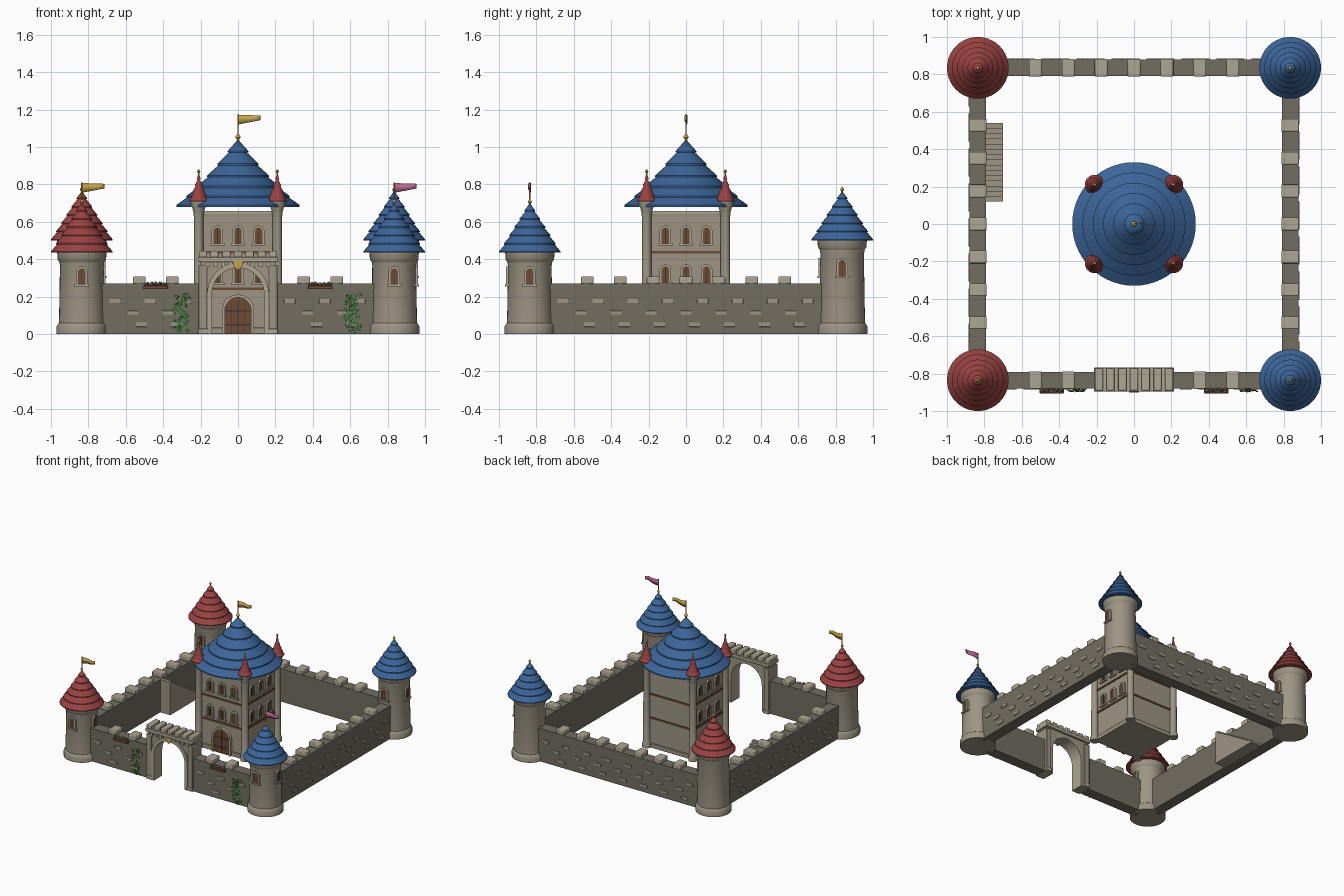
import bpy, bmesh, random
from math import sin, cos, pi, radians
from mathutils import Matrix, Vector

if "Cube" in bpy.data.objects:
    bpy.data.objects.remove(bpy.data.objects["Cube"])

random.seed(4)

def material(name, r, g, b):
    m = bpy.data.materials.new(name)
    m.diffuse_color = (r, g, b, 1)
    m.use_nodes = True
    m.node_tree.nodes["Principled BSDF"].inputs["Base Color"].default_value = m.diffuse_color
    return m

STONE = material("stone", .34, .30, .23)
WALL = material("wall_stone", .17, .155, .12)
PALE = material("pale_stone", .42, .38, .29)
BLUE = material("blue_tile", .045, .13, .32)
RED = material("red_tile", .32, .055, .055)
WOOD = material("wood", .16, .07, .035)
DARK = material("dark_iron", .05, .04, .035)
GOLD = material("gold", .55, .38, .07)
PINK = material("pink_cloth", .5, .14, .28)
GREEN = material("leaf", .06, .2, .05)

def finish(name, bm, mat, M=Matrix()):
    bmesh.ops.transform(bm, matrix=M, verts=bm.verts)
    bmesh.ops.recalc_face_normals(bm, faces=bm.faces)
    me = bpy.data.meshes.new(name)
    bm.to_mesh(me)
    bm.free()
    me.materials.append(mat)
    ob = bpy.data.objects.new(name, me)
    bpy.context.collection.objects.link(ob)
    return ob

def place(loc, rot=0):
    return Matrix.Translation(loc) @ Matrix.Rotation(rot, 4, 'Z')

def boxes(name, items, mat, M=Matrix(), bevel=0):
    """items: (x0, x1, y0, y1, z0, z1)"""
    bm = bmesh.new()
    for x0, x1, y0, y1, z0, z1 in items:
        T = Matrix.Translation(((x0+x1)/2, (y0+y1)/2, (z0+z1)/2))
        bmesh.ops.create_cube(bm, size=1, matrix=T @ Matrix.Diagonal((x1-x0, y1-y0, z1-z0, 1)))
    ob = finish(name, bm, mat, M)
    if bevel:
        b = ob.modifiers.new("bevel", 'BEVEL')
        b.width, b.segments = bevel, 2
    return ob

def lathe(name, prof, mat, loc, seg=32):
    bm = bmesh.new()
    vs = [bm.verts.new((r, 0, z)) for r, z in prof]
    es = [bm.edges.new(p) for p in zip(vs, vs[1:])]
    bmesh.ops.spin(bm, geom=vs + es, cent=(0, 0, 0), axis=(0, 0, 1), angle=2*pi, steps=seg)
    bmesh.ops.remove_doubles(bm, verts=bm.verts, dist=1e-5)
    return finish(name, bm, mat, Matrix.Translation(loc))

def prism(name, pts, depth, mat, M=Matrix()):
    """xz outline pushed out towards -y"""
    bm = bmesh.new()
    f = bm.faces.new([bm.verts.new((x, 0, z)) for x, z in pts])
    ext = bmesh.ops.extrude_face_region(bm, geom=[f])
    bmesh.ops.translate(bm, vec=(0, -depth, 0), verts=[v for v in ext['geom'] if isinstance(v, bmesh.types.BMVert)])
    return finish(name, bm, mat, M)

def arch(w, spring, z0=0, n=14):
    return [(w, z0)] + [(w*cos(pi*i/n), spring + w*sin(pi*i/n)) for i in range(n+1)] + [(-w, z0)]

def tiers(r, z, n, h, lip, bulge=0):
    """stepped tile roof profile"""
    def at(k):
        t = k/n
        return r*(1-t), z + h*(t - bulge*sin(pi*t))
    prof = [(0, z)]
    for k in range(n):
        (r0, z0), (r1, z1) = at(k), at(k+1)
        prof += [(r0, z0), (r0, z0+lip*.6), (max(r1-lip, 0), z1+lip*.6 if k < n-1 else z1)]
    return prof

def finial(name, x, y, z, s=1):
    lathe(name, [(0, -.01), (.006*s, -.01), (.005*s, .005), (.011*s, .012*s), (.008*s, .02*s), (0, .03*s)], GOLD, (x, y, z), 12)

def flag(name, x, y, z0, z1, mat):
    lathe(name + "_pole", [(0, z0), (.004, z0), (.004, z1), (0, z1)], GOLD, (x, y, 0), 8)
    bm = bmesh.new()
    rows = []
    for i in range(13):
        t = i/12
        yy = .012*sin(t*2*pi)*t
        rows.append([bm.verts.new((t*.12, yy, z1-.003-.004*t)), bm.verts.new((t*.12, yy, z1-.055+.023*t))])
    for a, b in zip(rows, rows[1:]):
        bm.faces.new((a[0], a[1], b[1], b[0]))
    finish(name, bm, mat, place((x, y, 0))).modifiers.new("thick", 'SOLIDIFY').thickness = .004

def window(name, M):
    outer, inner = arch(.031, .066), arch(.02, .066)
    prism(name + "_frame", outer + inner[::-1], .012, PALE, M)
    prism(name + "_pane", inner, .006, WOOD, M)
    boxes(name + "_bar", [(-.002, .002, -.008, 0, 0, .085)], DARK, M)
    boxes(name + "_sill", [(-.038, .038, -.017, .005, -.01, .001)], PALE, M)

# corner towers
C = .835
for sx, sy, h, mat in [(-1, -1, .435, RED), (1, -1, .435, BLUE), (-1, 1, .5, RED), (1, 1, .5, BLUE)]:
    x, y = sx*C, sy*C
    lathe("corner_tower", [(0, 0), (.135, 0), (.135, .04), (.126, .056), (.122, .06), (.116, h-.07), (.119, h-.06),
          (.119, h-.052), (.13, h-.035), (.132, h+.004), (0, h+.004)], STONE, (x, y, 0), 40)
    lathe("tower_roof", tiers(.165, h, 6, .265, .01), mat, (x, y, 0), 40)
    finial("tower_finial", x, y, h+.258)
    zw = .265 if sy < 0 else .31
    window("tower_front_window", place((x, y-.115, zw)))
    window("tower_side_window", place((x+.115, y, zw), pi/2))
flag("left_flag", -C, -C, .69, .81, GOLD)
flag("right_flag", C, -C, .69, .81, PINK)

# curtain walls, merlons and raised bricks
for k, side in enumerate(("front", "right", "back", "left")):
    M = Matrix.Rotation(k*pi/2, 4, 'Z')
    front = k == 0
    spans = [(-.75, -.2), (.2, .75)] if front else [(-.75, .75)]
    boxes(side + "_wall", [(a, b, -.88, -.79, 0, .27) for a, b in spans], WALL, M)
    xs = [i*.176 for i in range(-3, 4) if not front or abs(i) > 1]
    boxes(side + "_merlons", [(x-.034, x+.034, -.882, -.788, .268, .307) for x in xs], PALE, M, .006)
    bricks = []
    for z, off in ((.175, .09), (.113, 0), (.05, .045)):
        for i in range(-4, 5):
            x = i*.187 + off
            if abs(x) < .68 and not (front and abs(x) < .25):
                bricks.append((x-.03, x+.03, -.886, -.87, z-.012, z+.012))
    boxes(side + "_bricks", bricks, STONE, M, .002)

# gatehouse
G = place((0, -.785, 0))
prism("gate_arch_wall", [(-.2, 0), (-.2, .385), (.2, .385), (.2, 0)] + arch(.14, .215, n=24), .095, STONE, G)
prism("gate_arch_ring", arch(.165, .215, n=24) + arch(.139, .215, n=24)[::-1], .108, PALE, G)
boxes("gate_pillars", [(s*.188-.022, s*.188+.022, -.892, -.772, 0, .37) for s in (-1, 1)], STONE, bevel=.004)
boxes("gate_pillar_bases", [(s*.186-.027, s*.186+.027, -.896, -.768, 0, .03) for s in (-1, 1)], PALE, bevel=.004)
boxes("gate_cornice", [(-.215, .215, -.895, -.768, .385, .412)], PALE, bevel=.004)
boxes("gate_corbels", [(i*.04-.01, i*.04+.01, -.893, -.87, .36, .386) for i in range(-4, 5) if i], PALE)
boxes("gate_merlons", [(i*.0625-.022, i*.0625+.022, -.89, -.772, .41, .443) for i in range(-3, 4)], PALE, bevel=.005)
prism("gate_shield", [(-.026, .39), (.026, .39), (.026, .37), (.015, .352), (0, .342), (-.015, .352), (-.026, .37)], .012, GOLD, place((0, -.89, 0)))

# keep
boxes("keep_body", [(-.2, .2, -.2, .2, 0, .655)], STONE)
boxes("keep_base", [(-.21, .21, -.21, .21, 0, .035)], STONE, bevel=.004)
boxes("keep_bands", [(-.207, .207, -.207, .207, z, z+.014) for z in (.235, .43)], WOOD)
boxes("keep_top_band", [(-.208, .208, -.208, .208, .635, .657)], PALE, bevel=.004)
lathe("keep_roof", tiers(.33, .68, 6, .36, .016, .06), BLUE, (0, 0, 0), 56)
finial("keep_finial", 0, 0, 1.035, 1.3)
flag("keep_flag", 0, 0, 1.04, 1.175, GOLD)
for sx in (-1, 1):
    for sy in (-1, 1):
        p = (sx*.21, sy*.21, 0)
        lathe("keep_corner_column", [(0, 0), (.034, 0), (.034, .03), (.027, .045), (.025, .62), (.03, .66), (.044, .7), (.044, .712), (0, .712)], STONE, p, 20)
        lathe("keep_turret_roof", tiers(.053, .708, 5, .155, .006, .08), RED, p, 24)
        finial("turret_finial", p[0], p[1], .858, .8)
for rot in (0, pi/2, -pi/2):
    for z in (.275, .483):
        for x in (-.11, 0, .11):
            window("keep_window", Matrix.Rotation(rot, 4, 'Z') @ place((x, -.2, z)))

# keep door
D = place((0, -.2, 0))
prism("door_frame", arch(.086, .125) + arch(.07, .125)[::-1], .022, PALE, D)
prism("door", arch(.071, .125), .012, WOOD, D)
boxes("door_planks", [(x-.0015, x+.0015, -.0135, 0, 0, .18) for x in (-.035, 0, .035)], DARK, D)
boxes("door_straps", [(-.068, .068, -.015, 0, z, z+.008) for z in (.045, .12)], DARK, D)

# stairs inside the left wall
n = 15
boxes("wall_stairs", [(-.795, -.7, .12+i*.028, .148+i*.028, 0, .27*(n-i)/n) for i in range(n)], STONE)

# flower boxes
for x in (-.44, .44):
    boxes("flower_box", [(x-.065, x+.065, -.905, -.875, .24, .258)], WOOD, bevel=.002)
    for j, mat in enumerate((PINK, PALE, GREEN)):
        bm = bmesh.new()
        for i in range(5):
            p = (x-.052+i*.024+j*.004, -.89+random.uniform(-.008, .008), .264+random.uniform(0, .01))
            bmesh.ops.create_icosphere(bm, subdivisions=1, radius=.009, matrix=Matrix.Translation(p))
        finish("flowers", bm, mat)

# climbing vines
for x in (-.305, .61):
    bm, stem = bmesh.new(), []
    for i in range(60):
        z = .012 + .2*i/59
        c = Vector((x + .012*sin(z*40) + random.uniform(-.04, .04), -.888 + random.uniform(-.008, .002), z))
        a, s = random.uniform(0, 2*pi), random.uniform(.01, .015)
        u, v = Vector((cos(a), -.3, sin(a)))*s, Vector((-sin(a), .2, cos(a)))*s*.6
        bm.faces.new([bm.verts.new(c+d) for d in (u, v, -u, -v)])
    finish("vine_leaves", bm, GREEN)
    for i in range(10):
        sx = x + .012*sin(i*.02*40)
        stem.append((sx-.003, sx+.003, -.888, -.878, i*.021, i*.021+.022))
    boxes("vine_stem", stem, GREEN)

# smooth rounded parts, keep hard edges
bpy.ops.object.select_all(action='SELECT')
bpy.context.view_layer.objects.active = bpy.data.objects["keep_roof"]
bpy.ops.object.shade_smooth_by_angle(angle=radians(32))
